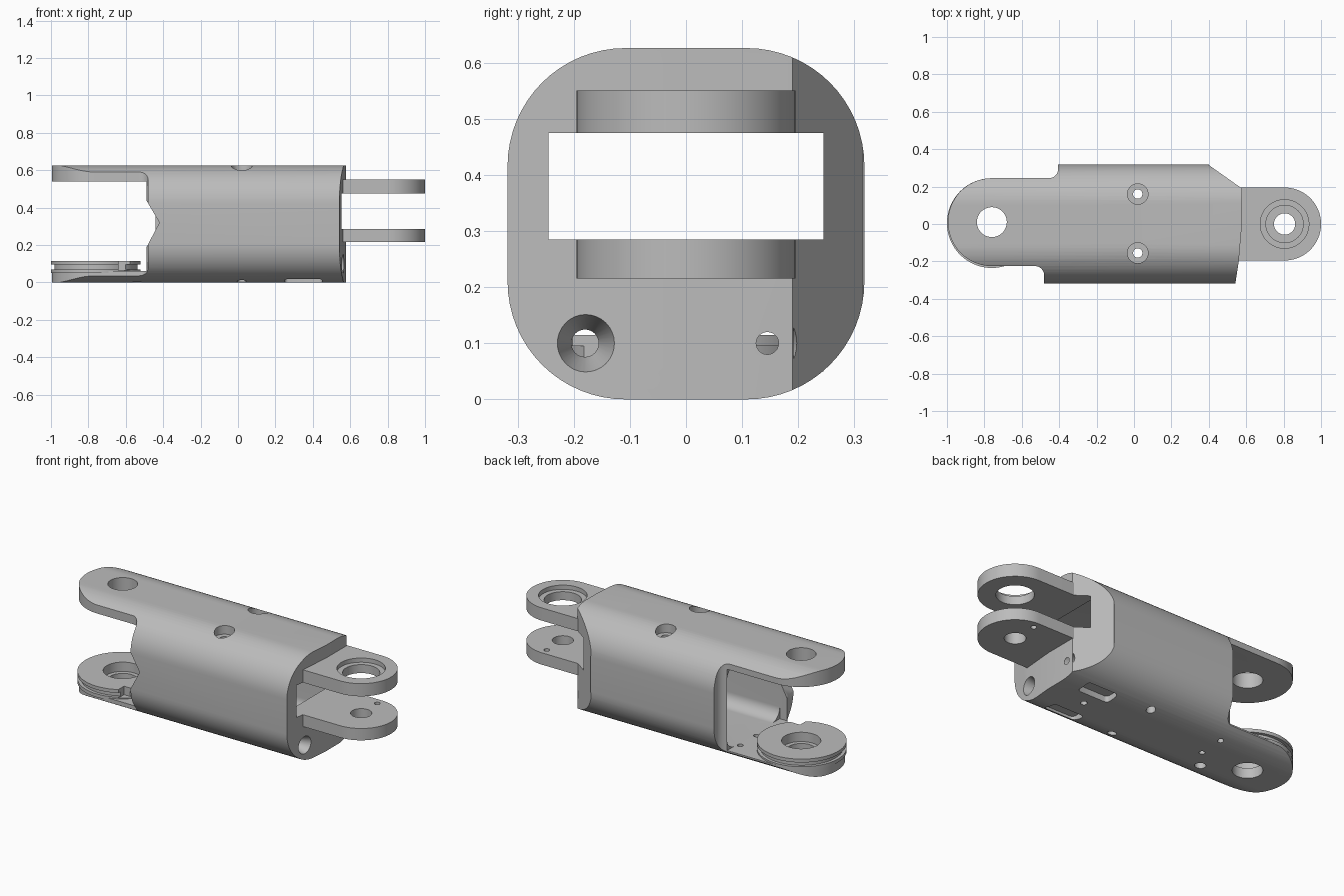
import bpy, bmesh, math
from mathutils import Vector

cube = bpy.data.objects.get("Cube")
if cube:
    bpy.data.objects.remove(cube, do_unlink=True)

grey = bpy.data.materials.new("plain grey")
grey.use_nodes = True
grey.diffuse_color = (0.5, 0.5, 0.5, 1)
grey.node_tree.nodes["Principled BSDF"].inputs["Base Color"].default_value = (0.5, 0.5, 0.5, 1)


def arc(cx, cy, r, start, end, n=24):
    angles = [math.radians(start + (end - start) * i / n) for i in range(n + 1)]
    return [(cx + r * math.cos(a), cy + r * math.sin(a)) for a in angles]


def rounded_rect(x0, x1, y0, y1, r, n=12):
    return (arc(x1 - r, y1 - r, r, 0, 90, n) + arc(x0 + r, y1 - r, r, 90, 180, n)
            + arc(x0 + r, y0 + r, r, 180, 270, n) + arc(x1 - r, y0 + r, r, 270, 360, n))


def prism(name, profile, axis, a, b):
    """Extrude a closed 2D profile along an axis from a to b."""
    place = {"x": lambda u, v, w: (w, u, v),
             "y": lambda u, v, w: (u, w, v),
             "z": lambda u, v, w: (u, v, w)}[axis]
    bm = bmesh.new()
    face = bm.faces.new([bm.verts.new(place(u, v, a)) for u, v in profile])
    grown = bmesh.ops.extrude_face_region(bm, geom=[face])["geom"]
    move = Vector(place(0, 0, b - a))
    bmesh.ops.translate(bm, vec=move, verts=[v for v in grown if isinstance(v, bmesh.types.BMVert)])
    bmesh.ops.remove_doubles(bm, verts=bm.verts, dist=0.00001)
    bmesh.ops.recalc_face_normals(bm, faces=bm.faces)
    return finish(name, bm)


def finish(name, bm):
    mesh = bpy.data.meshes.new(name)
    bm.to_mesh(mesh)
    bm.free()
    mesh.materials.append(grey)
    obj = bpy.data.objects.new(name, mesh)
    bpy.context.collection.objects.link(obj)
    return obj


def cylinder(name, x, y, r, z0, z1, n=48):
    return prism(name, arc(x, y, r, 0, 360, n)[:-1], "z", z0, z1)


def box(name, x0, x1, y0, y1, z0, z1):
    return prism(name, [(x0, y0), (x1, y0), (x1, y1), (x0, y1)], "z", z0, z1)


def combine(obj, other, operation="DIFFERENCE"):
    other.hide_render = True
    mod = obj.modifiers.new("shape", "BOOLEAN")
    mod.operation = operation
    mod.solver = "EXACT"
    mod.object = other
    bpy.context.view_layer.objects.active = obj
    bpy.ops.object.modifier_apply(modifier=mod.name)
    bpy.data.objects.remove(other, do_unlink=True)


def bore(obj, x, y, r, z0, z1, n=32):
    combine(obj, cylinder("bore", x, y, r, z0, z1, n))


HINGE_X, HINGE_Y, TAB_R = -0.76, 0.01, 0.24
LUG_X, LUG_R = 0.805, 0.195

# Body: rounded section along x, trimmed to the plan outline with the end tabs
body = prism("body", rounded_rect(-0.318, 0.318, 0, 0.626, 0.21, 16), "x", -1.1, 0.7)
plan = (arc(HINGE_X, HINGE_Y, TAB_R - 0.005, 90, 270, 40)
        + arc(-0.53, -0.275, 0.05, 90, 0, 8)
        + [(-0.48, -0.33), (0.54, -0.33), (0.56, -0.2), (0.577, 0), (0.577, 0.19), (0.4, 0.315),
           (0.4, 0.33), (-0.405, 0.33)]
        + arc(-0.455, 0.295, 0.05, 0, -90, 8))
combine(body, prism("plan", plan, "z", -0.1, 0.8), "INTERSECT")

# Hollow inside, open tab end, end window and the notch in the front wall
combine(body, prism("cavity", rounded_rect(-0.247, 0.247, 0.06, 0.54, 0.07), "x", -0.46, 0.47))
combine(body, box("tab_gap", -1.2, -0.44, -0.247, 0.2471, 0.06, 0.54))
combine(body, box("end_window", 0.4, 0.7, -0.245, 0.245, 0.285, 0.475))
combine(body, prism("wall_notch", [(-0.52, 0.49), (-0.42, 0.32), (-0.52, 0.13)], "y", -0.4, -0.2))

# Hinge holes through both tabs, and counterbored screw holes in the roof
bore(body, HINGE_X, HINGE_Y, 0.08, -0.1, 0.8, 48)
for y in (-0.155, 0.16):
    bore(body, 0.02, y, 0.055, 0.575, 0.8)
    bore(body, 0.02, y, 0.025, -0.1, 0.8)

# Small floor holes and nut pockets underneath
for x, y, r in ((0.34, 0, 0.018), (-0.46, 0, 0.016), (-0.46, 0.15, 0.016), (-0.54, -0.11, 0.03)):
    bore(body, x, y, r, -0.1, 0.1, 20)
for y in (-0.15, 0.125):
    combine(body, prism("pocket", rounded_rect(0.25, 0.45, y - 0.045, y + 0.045, 0.02, 4), "z", -0.1, 0.035))

# Countersunk screw holes in the end wall
for y in (-0.18, 0.145):
    bm = bmesh.new()
    bmesh.ops.create_cone(bm, cap_ends=True, segments=32, radius1=0.02, radius2=0.055, depth=0.12)
    sink = finish("countersink", bm)
    sink.rotation_euler = (0, math.pi / 2, 0)
    sink.location = (0.515, y, 0.1)
    bpy.context.view_layer.update()
    combine(body, sink)
    combine(body, prism("screw_hole", arc(y, 0.1, 0.02, 0, 360, 24)[:-1], "x", 0.4, 0.6))

# Fork lugs, the upper one with a bearing seat
lug = arc(LUG_X, 0, LUG_R, -90, 90, 40) + [(0.48, LUG_R), (0.48, -LUG_R)]
upper_lug = prism("upper_lug", lug, "z", 0.475, 0.55)
bore(upper_lug, LUG_X, 0, 0.1, 0.4, 0.6, 48)
bore(upper_lug, LUG_X, 0, 0.13, 0.525, 0.6, 48)
lower_lug = prism("lower_lug", lug, "z", 0.215, 0.285)
bore(lower_lug, LUG_X, 0, 0.057, 0.1, 0.4, 48)
bore(lower_lug, LUG_X, 0.15, 0.016, 0.1, 0.4, 20)

# Grooved hinge disc on the lower tab
disc = cylinder("hinge_disc", HINGE_X, 0.005, TAB_R, 0.05, 0.115, 64)
groove = cylinder("groove", HINGE_X, 0.005, 0.3, 0.07, 0.095, 64)
combine(groove, cylinder("groove_core", HINGE_X, 0.005, 0.222, 0, 0.2, 64))
combine(disc, groove)
bore(disc, HINGE_X, HINGE_Y, 0.105, 0, 0.2, 48)
combine(disc, box("disc_notch", -0.64, -0.57, -0.26, -0.15, 0.065, 0.2))

# Smooth the curves and keep the machined edges crisp
for obj in (body, upper_lug, lower_lug, disc):
    bpy.ops.object.select_all(action="DESELECT")
    obj.select_set(True)
    bpy.context.view_layer.objects.active = obj
    bpy.ops.object.shade_smooth_by_angle(angle=math.radians(30))
